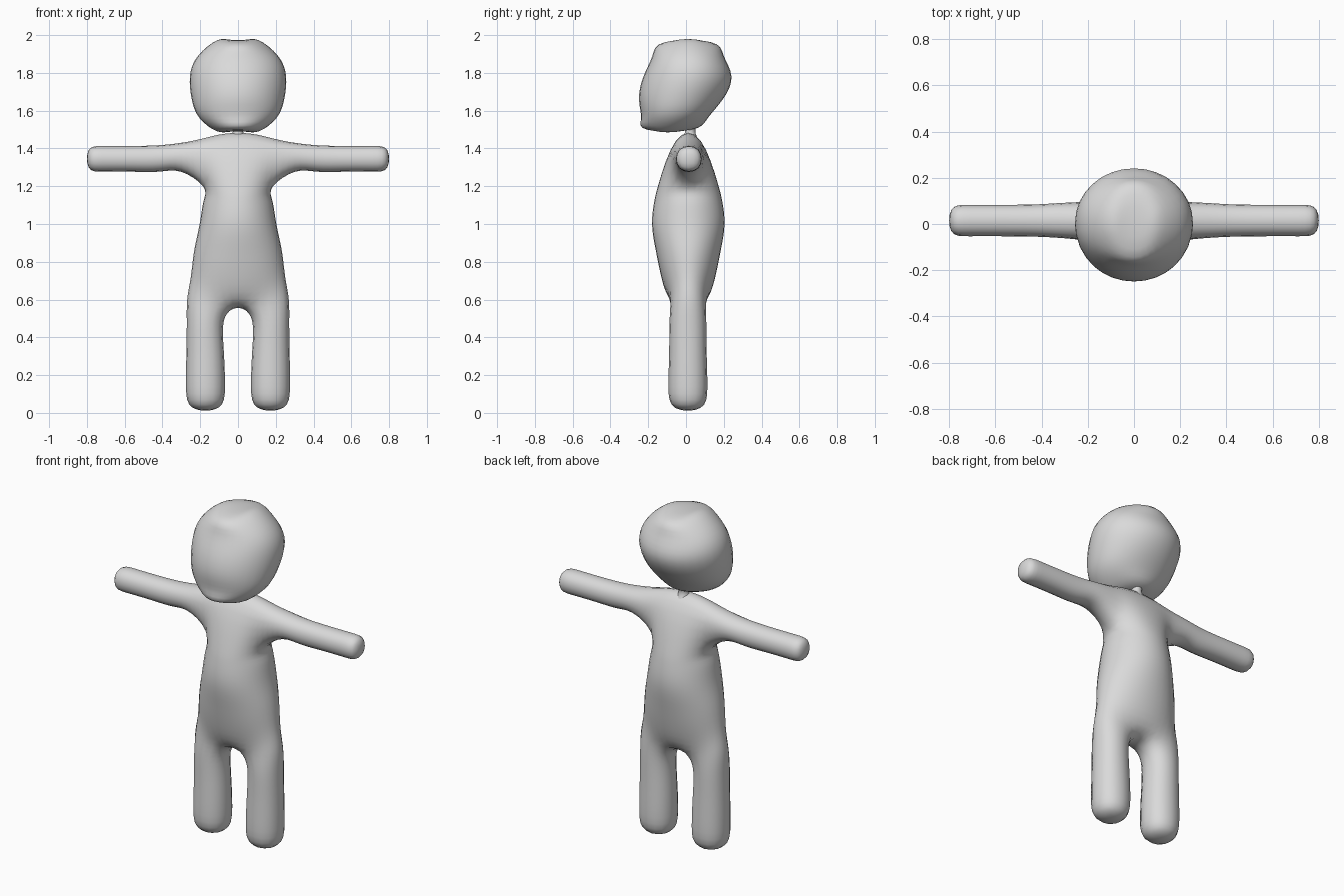
import bpy, bmesh, math
from mathutils import Vector

if "Cube" in bpy.data.objects:
    bpy.data.objects.remove(bpy.data.objects["Cube"])

grey = bpy.data.materials.new("plain_grey")
grey.diffuse_color = (0.7, 0.7, 0.7, 1)
grey.use_nodes = True
grey.node_tree.nodes["Principled BSDF"].inputs["Base Color"].default_value = grey.diffuse_color
YC = 0.012  # depth centre of body

CAP = [(0, 1, 6, 7), (1, 2, 5, 6), (2, 3, 4, 5)]  # quads closing an 8-point ring


def oct_ring(z, w, d, yc=YC):
    """Eight points on an ellipse, starting right-back."""
    angs = [math.radians(22.5 + 45 * k) for k in range(8)]
    return [Vector((w * math.cos(a), yc + d * math.sin(a), z)) for a in angs]


def box_ring(side, mid):
    """Eight points in the same order from (x, half depth, z) of side and middle columns."""
    (w, wy, wz), (g, gy, gz) = side, mid
    back = [(w, wy, wz), (g, gy, gz), (-g, gy, gz), (-w, wy, wz)]
    front = [(x, -y, z) for x, y, z in reversed(back)]
    return [Vector((x, y + YC, z)) for x, y, z in back + front]


def add_ring(bm, pts):
    return [bm.verts.new(p) for p in pts]


def bridge(bm, a, b, skip=()):
    n = len(a)
    for k in range(n):
        if k not in skip:
            j = (k + 1) % n
            bm.faces.new((a[k], a[j], b[j], b[k]))


def limb(bm, root, rings):
    for pts in rings:
        nxt = add_ring(bm, pts)
        bridge(bm, root, nxt)
        root = nxt
    bm.faces.new(root)


def fit_cage(bm, steps=40):
    """Push the cage outwards until its smooth surface passes through the given points."""
    goal = {v: v.co.copy() for v in bm.verts}
    for _ in range(steps):
        moves = {}
        for v in bm.verts:
            n = len(v.link_edges)
            near = sum((e.other_vert(v).co for e in v.link_edges), Vector())
            diag = Vector()
            for f in v.link_faces:
                vs = list(f.verts)
                diag += vs[(vs.index(v) + 2) % 4].co
            limit = (v.co * n * n + near * 4 + diag) / (n * (n + 5))
            moves[v] = goal[v] - limit
        for v, m in moves.items():
            v.co += m


def finish(bm, name, fit=True):
    if fit:
        fit_cage(bm)
    bmesh.ops.recalc_face_normals(bm, faces=bm.faces[:])
    for f in bm.faces:
        f.smooth = True
    me = bpy.data.meshes.new(name)
    bm.to_mesh(me)
    bm.free()
    me.materials.append(grey)
    ob = bpy.data.objects.new(name, me)
    bpy.context.collection.objects.link(ob)
    sub = ob.modifiers.new("smooth", 'SUBSURF')
    sub.levels = sub.render_levels = 2


# body: torso rings from crotch to shoulders
bm = bmesh.new()
levels = [box_ring((0.24, 0.065, 0.60), (0.06, 0.08, 0.57))]
for z, w, d in [(0.72, 0.25, 0.143), (0.86, 0.232, 0.172),
                (1.0, 0.203, 0.192), (1.12, 0.183, 0.18)]:
    levels.append(oct_ring(z, w, d))
levels.append(box_ring((0.172, 0.07, 1.22), (0.07, 0.145, 1.22)))
levels.append(box_ring((0.19, 0.065, 1.418), (0.07, 0.065, 1.438)))
rings = [add_ring(bm, p) for p in levels]
for i in range(len(rings) - 1):
    top_band = i == len(rings) - 2
    bridge(bm, rings[i], rings[i + 1], (3, 7) if top_band else ())
bottom, chest, top = rings[0], rings[-2], rings[-1]
for q in CAP:
    bm.faces.new([top[k] for k in q])
bm.faces.new([bottom[k] for k in CAP[1]])  # crotch

# arms and legs grown from the open sides
DIAG = math.sqrt(0.5)
for s, (b, f), leg in [(1, (0, 7), (0, 1, 6, 7)), (-1, (3, 4), (3, 2, 5, 4))]:
    arm_rings = []
    for x, zc, r in [(0.30, 1.353, 0.079), (0.42, 1.347, 0.072), (0.56, 1.345, 0.07),
                     (0.71, 1.345, 0.07), (0.786, 1.345, 0.053)]:
        h = r * DIAG
        arm_rings.append([(s * x, 0.015 + dy * h, zc + dz * h)
                          for dy, dz in ((1, -1), (-1, -1), (-1, 1), (1, 1))])
    limb(bm, [chest[b], chest[f], top[f], top[b]], arm_rings)

    leg_rings = []
    for z, xc, r in [(0.48, 0.174, 0.1), (0.32, 0.174, 0.102),
                     (0.14, 0.172, 0.106), (0.033, 0.172, 0.077)]:
        h = r * DIAG
        leg_rings.append([(s * (xc + dx * h), YC - 0.002 + dy * h, z)
                          for dx, dy in ((1, 1), (-1, 1), (-1, -1), (1, -1))])
    limb(bm, [bottom[k] for k in leg], leg_rings)
finish(bm, "body")

# head: egg leaning forward at the chin (height, half width, front y, back y)
bm = bmesh.new()
rings = []
for z, w, y0, y1 in [(1.497, 0.125, -0.2, 0.02), (1.56, 0.203, -0.238, 0.115),
                     (1.66, 0.245, -0.249, 0.195), (1.78, 0.255, -0.226, 0.241),
                     (1.89, 0.212, -0.178, 0.2), (1.965, 0.125, -0.105, 0.125)]:
    rings.append(add_ring(bm, oct_ring(z, w, (y1 - y0) / 2, (y0 + y1) / 2)))
for a, b in zip(rings, rings[1:]):
    bridge(bm, a, b)
for q in CAP:
    bm.faces.new([rings[0][k] for k in q])
    bm.faces.new([rings[-1][k] for k in q])
finish(bm, "head")

# neck: thin waisted link
bm = bmesh.new()
rings = [add_ring(bm, oct_ring(z, r, r, 0.022)) for z, r in
         [(1.43, 0.06), (1.475, 0.03), (1.505, 0.028), (1.56, 0.055)]]
for a, b in zip(rings, rings[1:]):
    bridge(bm, a, b)
finish(bm, "neck", fit=False)
